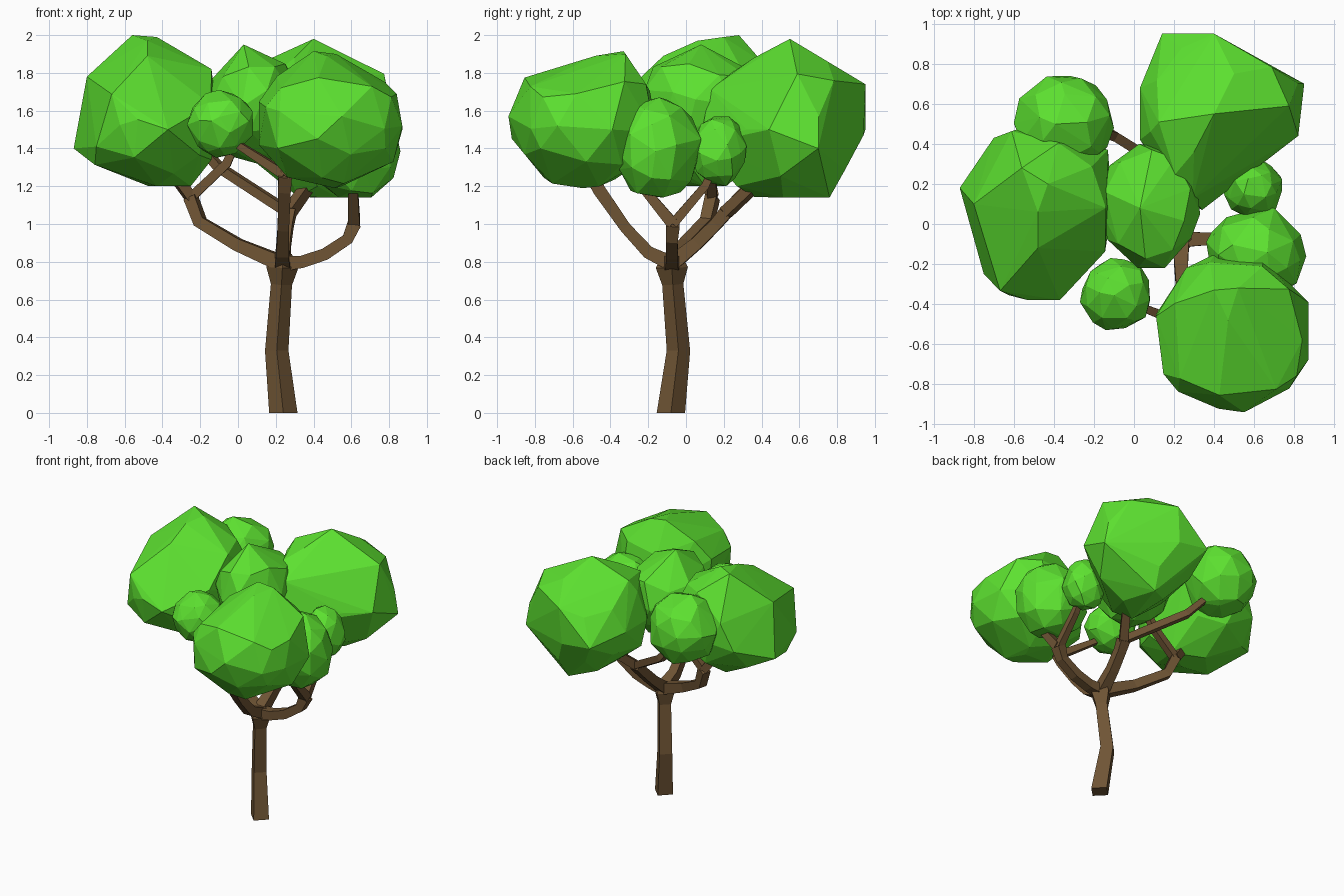
import bpy, bmesh, math, random
from mathutils import Vector, Euler

random.seed(7)


def material(name, rgb):
    m = bpy.data.materials.new(name)
    m.diffuse_color = (*rgb, 1)
    return m


BARK = material("bark", (0.16, 0.09, 0.035))
LEAF = material("leaf", (0.11, 0.76, 0.03))


def add_object(name, bm, mat):
    bmesh.ops.recalc_face_normals(bm, faces=bm.faces[:])
    me = bpy.data.meshes.new(name)
    bm.to_mesh(me)
    bm.free()
    me.materials.append(mat)
    ob = bpy.data.objects.new(name, me)
    bpy.context.collection.objects.link(ob)
    return ob


def limb(name, nodes, turn=45):
    """Four-sided tube through (x, y, z, radius) nodes."""
    bm = bmesh.new()
    pts = [Vector(n[:3]) for n in nodes]
    first = (pts[1] - pts[0]).normalized()
    side = Vector((1, 0, 0)) if abs(first.z) > 0.9 else first.cross((0, 0, 1))
    rings = []
    for i, p in enumerate(pts):
        a = (p - pts[i - 1]).normalized() if i else Vector()
        b = (pts[i + 1] - p).normalized() if i < len(pts) - 1 else Vector()
        t = (a + b).normalized()
        if p.z == 0:
            t = Vector((0, 0, 1))
        u = (side - t * side.dot(t)).normalized()
        v = t.cross(u)
        ring = []
        for k in range(4):
            w = math.radians(turn + 90 * k)
            ring.append(bm.verts.new(p + (u * math.cos(w) + v * math.sin(w)) * nodes[i][3]))
        rings.append(ring)
    for r, s in zip(rings, rings[1:]):
        for k in range(4):
            bm.faces.new((r[k], r[(k + 1) % 4], s[(k + 1) % 4], s[k]))
    bm.faces.new(rings[0])
    bm.faces.new(rings[-1])
    return add_object(name, bm, BARK)


def foliage(name, lo, hi, corners=(), drop=lambda p: False):
    """Faceted clump fitted to a box, some corners placed by hand, some points dropped."""
    src = bmesh.new()
    bmesh.ops.create_icosphere(src, subdivisions=2, radius=1)
    rot = Euler([random.uniform(0, 6) for _ in range(3)]).to_matrix()
    pts = []
    for v in src.verts:
        d = Vector([random.uniform(-0.16, 0.16) for _ in range(3)])
        pts.append((rot @ (v.co + d)).normalized() * random.uniform(0.95, 1.03))
    src.free()
    # fit to the box
    for ax in range(3):
        mn, mx = min(p[ax] for p in pts), max(p[ax] for p in pts)
        for p in pts:
            p[ax] = lo[ax] + (p[ax] - mn) / (mx - mn) * (hi[ax] - lo[ax])
    # replace the nearest point with each placed corner
    free = list(pts)
    fixed = []
    for c in map(Vector, corners):
        near = min(free, key=lambda p: (p - c).length)
        free.remove(near)
        fixed.append(c)
    bm = bmesh.new()
    for p in [p for p in free if not drop(p)] + fixed:
        bm.verts.new(p)
    bmesh.ops.convex_hull(bm, input=bm.verts[:])
    bmesh.ops.delete(bm, geom=[v for v in bm.verts if not v.link_faces], context='VERTS')
    return add_object(name, bm, LEAF)


# Trunk, flaring at the crotch
limb("trunk", [(0.24, -0.08, 0, 0.075), (0.205, -0.04, 0.33, 0.062),
               (0.23, -0.07, 0.68, 0.056), (0.235, -0.075, 0.77, 0.085),
               (0.235, -0.075, 0.84, 0.05)], turn=0)

# Four main stems, each splitting into a thick and a thin branch
START = (0.235, -0.075, 0.79, 0.058)
STEMS = {
    "front": ([(0.235, -0.20, 0.85, 0.048), (0.24, -0.32, 0.98, 0.042),
               (0.245, -0.46, 1.18, 0.048), (0.25, -0.50, 1.26, 0.05)],
              [(0.42, -0.53, 1.45, 0.04)],
              [(0.0, -0.40, 1.42, 0.026), (-0.08, -0.36, 1.5, 0.02)]),
    "left": ([(0.0, 0.0, 0.89, 0.046), (-0.20, 0.11, 1.01, 0.044),
              (-0.25, 0.14, 1.14, 0.046)],
             [(-0.38, 0.10, 1.32, 0.04)],
             [(-0.06, 0.13, 1.32, 0.034), (0.02, 0.12, 1.5, 0.025)]),
    "back": ([(0.245, 0.06, 0.90, 0.048), (0.26, 0.16, 1.0, 0.046),
              (0.27, 0.21, 1.06, 0.05)],
             [(0.37, 0.36, 1.20, 0.04), (0.43, 0.48, 1.38, 0.035)],
             [(-0.10, 0.44, 1.30, 0.034), (-0.28, 0.50, 1.5, 0.025)]),
    "right": ([(0.34, -0.075, 0.80, 0.046), (0.46, -0.075, 0.84, 0.045),
               (0.58, -0.075, 0.92, 0.043), (0.615, -0.07, 1.0, 0.052)],
              [(0.61, -0.21, 1.17, 0.036), (0.61, -0.22, 1.3, 0.03)],
              [(0.61, 0.10, 1.20, 0.03), (0.60, 0.16, 1.33, 0.024)]),
}
for key, (stem, thick, thin) in STEMS.items():
    limb(key + "_stem", [START] + stem)
    fork = (*stem[-1][:3], stem[-1][3] * 0.85)
    limb(key + "_thick_branch", [fork] + thick)
    limb(key + "_thin_branch", [(*fork[:3], 0.036)] + thin)

# Large foliage clumps
foliage("foliage_left", (-0.87, -0.38, 1.20), (-0.11, 0.49, 2.0),
        [(-0.87, 0.18, 1.40), (-0.80, 0.10, 1.78), (-0.56, 0.28, 2.0),
         (-0.43, 0.20, 1.99), (-0.37, -0.38, 1.50), (-0.75, -0.25, 1.41),
         (-0.70, 0.43, 1.5), (-0.13, 0.37, 1.6), (-0.14, 0.08, 1.82),
         (-0.48, -0.12, 1.89), (-0.43, 0.0, 1.20), (-0.25, 0.10, 1.20),
         (-0.48, 0.06, 1.97), (-0.14, 0.0, 1.34)],
        lambda p: p.z > 1.86 or (p.y < -0.2 and p.z > 1.7)
        or (p.x < -0.55 and p.z < 1.28) or (p.x < -0.82 and p.z > 1.5))
foliage("foliage_front_right", (0.11, -0.94, 1.19), (0.87, -0.15, 1.92),
        [(0.55, -0.94, 1.57), (0.21, -0.82, 1.40), (0.87, -0.39, 1.50),
         (0.11, -0.45, 1.42), (0.84, -0.58, 1.69), (0.40, -0.33, 1.915),
         (0.45, -0.70, 1.78), (0.78, -0.77, 1.40), (0.52, -0.32, 1.90),
         (0.47, -0.48, 1.89)],
        lambda p: p.z > 1.82)
foliage("foliage_back_right", (0.03, 0.08, 1.14), (0.85, 0.95, 1.98),
        [(0.14, 0.95, 1.50), (0.40, 0.95, 1.74), (0.38, 0.94, 1.47),
         (0.85, 0.70, 1.40), (0.82, 0.44, 1.50), (0.34, 0.07, 1.42),
         (0.03, 0.42, 1.55), (0.03, 0.68, 1.55), (0.40, 0.55, 1.98),
         (0.45, 0.76, 1.14), (0.50, 0.75, 1.86), (0.42, 0.27, 1.20),
         (0.30, 0.36, 1.88), (0.66, 0.32, 1.50)],
        lambda p: p.z > 1.86
        or (p.x - 0.34) * 0.38 - (p.y - 0.06) * 0.48 > 0
        or (p.x - 0.40) * 0.25 + (p.y - 0.95) * 0.45 > 0.02)

# Medium clumps
foliage("foliage_back_left", (-0.60, 0.27, 1.38), (-0.10, 0.74, 1.88))
foliage("foliage_centre", (-0.17, -0.22, 1.32), (0.33, 0.40, 1.95),
        [(0.02, -0.22, 1.62), (0.33, 0.05, 1.66), (0.03, 0.08, 1.95)],
        lambda p: p.z > 1.88)
foliage("foliage_right", (0.36, -0.38, 1.14), (0.86, 0.08, 1.67),
        [(0.70, 0.08, 1.45), (0.36, -0.09, 1.4)])

# Small clumps
foliage("foliage_small_right", (0.45, 0.03, 1.20), (0.74, 0.32, 1.57))
foliage("foliage_small_front", (-0.27, -0.53, 1.35), (0.08, -0.17, 1.71))
